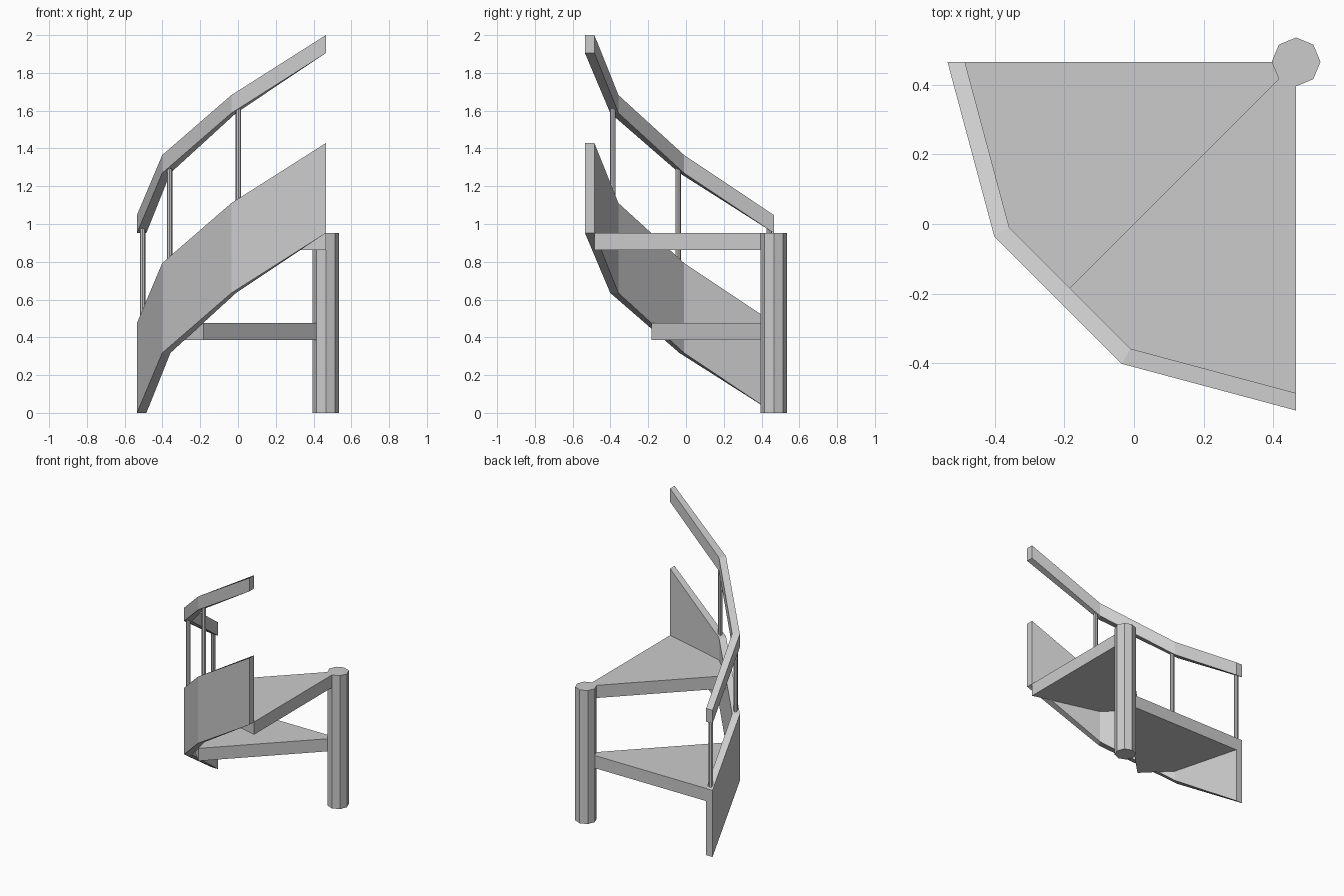
import bpy, bmesh
from math import radians, cos, sin

if "Cube" in bpy.data.objects:
    bpy.data.objects.remove(bpy.data.objects["Cube"])

CX = CY = 0.465          # post axis
RISE = 0.9524            # climb over the quarter turn
R_IN, R_OUT = 0.95, 1.0  # stringer and rail radii


def polar(r, deg):
    a = radians(deg)
    return CX + r * cos(a), CY + r * sin(a)


def climb(deg):
    return RISE * (deg - 180) / 90


def finish(name, bm):
    bmesh.ops.recalc_face_normals(bm, faces=bm.faces)
    me = bpy.data.meshes.new(name)
    bm.to_mesh(me)
    bm.free()
    ob = bpy.data.objects.new(name, me)
    bpy.context.collection.objects.link(ob)
    return ob


def prism(name, outline, z0, z1):
    bm = bmesh.new()
    low = bm.faces.new([bm.verts.new((x, y, z0)) for x, y in outline])
    ext = bmesh.ops.extrude_face_region(bm, geom=[low], use_keep_orig=True)
    for v in ext["geom"]:
        if isinstance(v, bmesh.types.BMVert):
            v.co.z = z1
    return finish(name, bm)


def rising_band(name, z0, z1):
    # rectangular section swept up around the post in three facets
    bm = bmesh.new()
    rings = []
    for deg in (180, 210, 240, 270):
        section = ((R_IN, z0), (R_OUT, z0), (R_OUT, z1), (R_IN, z1))
        rings.append([bm.verts.new((*polar(r, deg), z + climb(deg))) for r, z in section])
    for a, b in zip(rings, rings[1:]):
        for i in range(4):
            j = (i + 1) % 4
            bm.faces.new((a[i], a[j], b[j], b[i]))
    bm.faces.new(rings[0])
    bm.faces.new(rings[-1])
    return finish(name, bm)


def octagon(x, y, r):
    return [(x + r * cos(radians(45 * i)), y + r * sin(radians(45 * i))) for i in range(8)]


# central post
prism("central_post", octagon(CX, CY, 0.07), 0, RISE)

# outer stringer and handrail
rising_band("outer_stringer", 0, 0.476)
rising_band("handrail", RISE, 1.0476)

# wedge treads, meeting at the middle of the centre facet
mid = polar(R_IN * cos(radians(15)), 225)
prism("lower_tread", [(CX, CY), polar(R_IN, 180), polar(R_IN, 210), mid], 0.386, 0.476)
prism("upper_tread", [(CX, CY), mid, polar(R_IN, 240), polar(R_IN, 270)], 0.862, RISE)

# balusters, one just past each corner
for i, deg in enumerate((181.5, 211.5, 241.5)):
    x, y = polar(0.97, deg)
    z = climb(deg)
    prism(f"baluster_{i + 1}", octagon(x, y, 0.0145), z + 0.455, z + RISE + 0.02)
